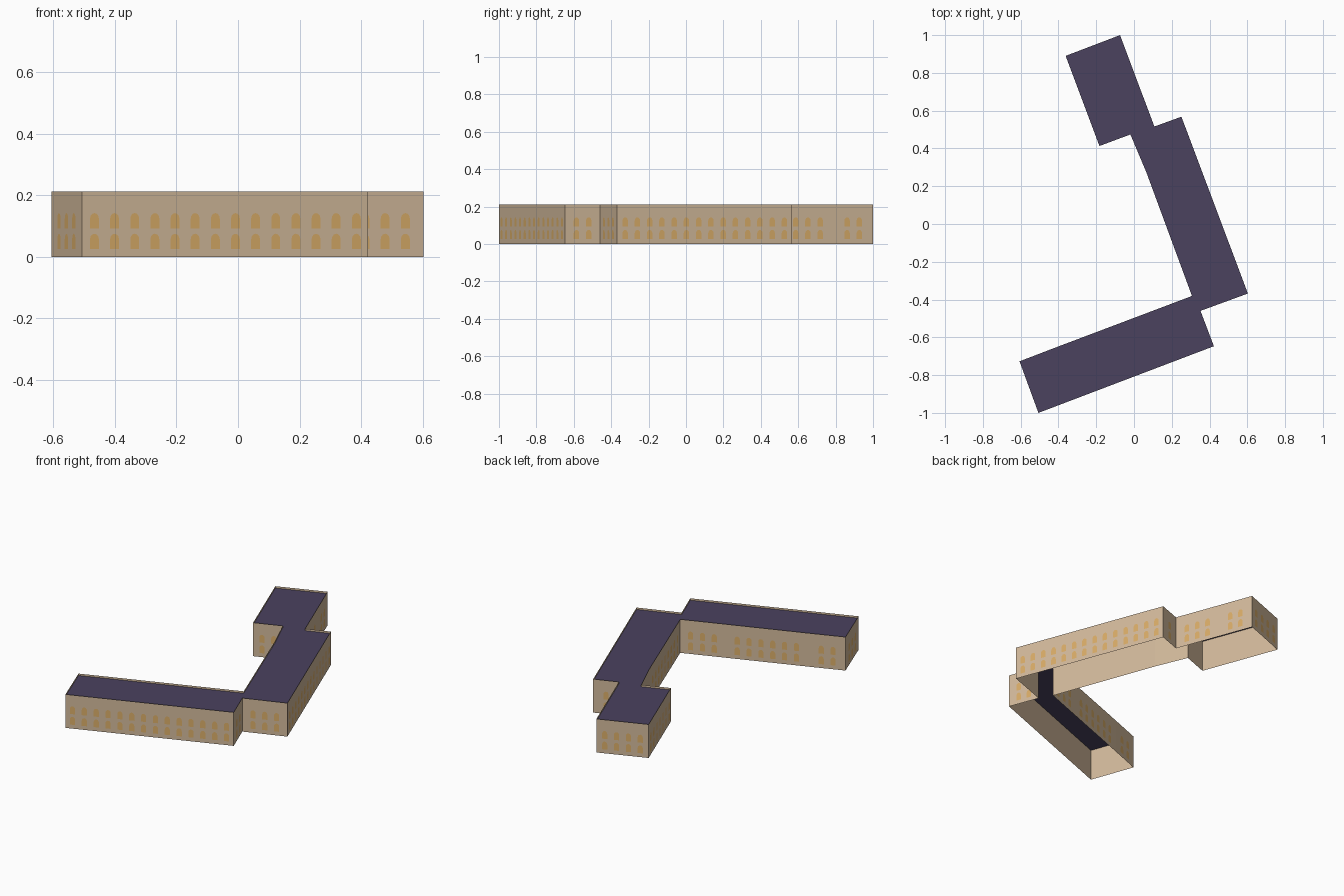
import bpy
import math
from mathutils import Vector

cube = bpy.data.objects.get("Cube")
if cube:
    bpy.data.objects.remove(cube)

WALL_TOP, ROOF_Z = 0.212, 0.2
SPACING, HALF_WIDTH, SILLS = 0.07, 0.0155, (0.025, 0.092)
UP = Vector((0, 0, 1))


def material(name, rgb):
    mat = bpy.data.materials.new(name)
    mat.use_nodes = True
    mat.diffuse_color = (*rgb, 1)
    mat.node_tree.nodes["Principled BSDF"].inputs["Base Color"].default_value = (*rgb, 1)
    return mat


def mesh_object(name, polygons, mat):
    verts, faces = [], []
    for poly in polygons:
        faces.append(range(len(verts), len(verts) + len(poly)))
        verts.extend(poly)
    mesh = bpy.data.meshes.new(name)
    mesh.from_pydata(verts, [], [list(f) for f in faces])
    mesh.materials.append(mat)
    obj = bpy.data.objects.new(name, mesh)
    bpy.context.collection.objects.link(obj)
    return obj


stone = material("tan_stone", (0.65, 0.49, 0.33))
slate = material("purple_slate", (0.07, 0.054, 0.114))
amber = material("amber_glass", (0.70, 0.42, 0.14))

# Clockwise plan: corner x, y and the windows per floor on the wall that follows
PLAN = [
    (-0.362, 0.89, 4), (-0.074, 1.0, 2), (0.006, 0.787, 3),       # north block
    (0.108, 0.516, 1), (0.251, 0.568, 14), (0.603, -0.368, 3),    # middle block
    (0.352, -0.46, 2), (0.423, -0.647, 14), (-0.506, -1.0, 3),    # south wing
    (-0.606, -0.727, 2), (-0.405, -0.65, 6), (0.061, -0.474, 3),  # south wing, rear
    (0.307, -0.381, 9), (0.066, 0.272, 2),                        # middle block, west
    (-0.019, 0.474, 2), (-0.183, 0.413, 7),                       # north block, west
]
corners = [Vector((x, y, 0)) for x, y, n in PLAN]

# Arched window outline: straight jambs and a faceted arch
arch = [(-HALF_WIDTH, 0), (HALF_WIDTH, 0)]
for i in range(7):
    t = math.pi * i / 6
    arch.append((HALF_WIDTH * math.cos(t), 0.032 + 0.018 * math.sin(t)))

walls, windows = [], []
for i, (x, y, count) in enumerate(PLAN):
    a, b = corners[i], corners[(i + 1) % len(corners)]
    walls.append([b, a, a + UP * WALL_TOP, b + UP * WALL_TOP])
    along = (a - b).normalized()
    outward = along.cross(UP)
    middle = (a + b) / 2 + outward * 0.0015
    for k in range(count):
        centre = middle + along * SPACING * (k - (count - 1) / 2)
        for sill in SILLS:
            windows.append([centre + along * u + UP * (sill + v) for u, v in arch])

# Open-bottomed shell, arched panes, and a flat roof set below the wall tops
mesh_object("outer_walls", walls, stone)
mesh_object("arched_windows", windows, amber)
mesh_object("flat_roof", [[c + UP * ROOF_Z for c in reversed(corners)]], slate)
